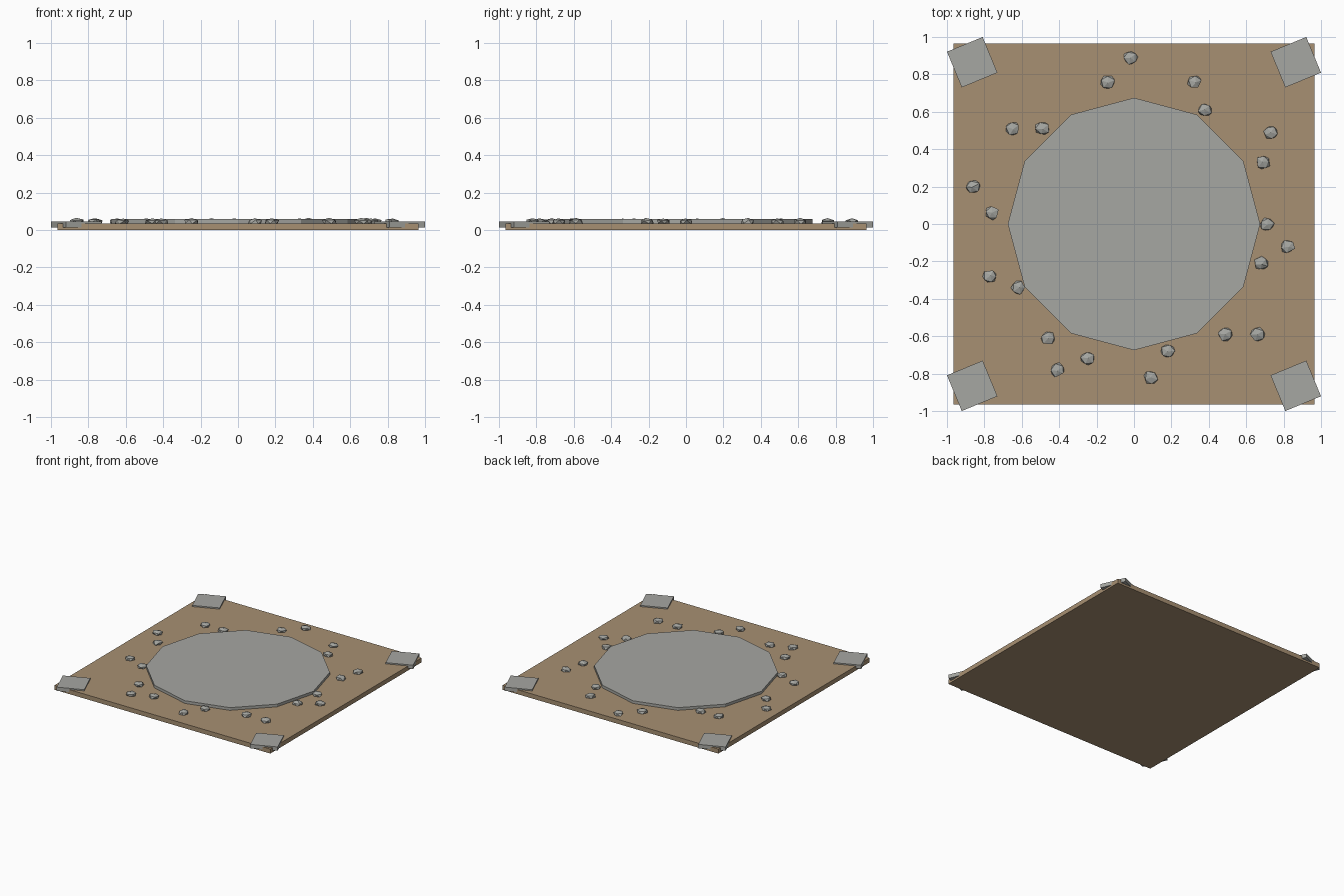
import bpy, bmesh, math, random
from mathutils import Matrix, Vector

random.seed(4)
if "Cube" in bpy.data.objects:
    bpy.data.objects.remove(bpy.data.objects["Cube"])


def material(name, rgb):
    m = bpy.data.materials.new(name)
    m.use_nodes = True
    m.diffuse_color = (*rgb, 1)
    m.node_tree.nodes["Principled BSDF"].inputs["Base Color"].default_value = (*rgb, 1)
    return m


earth = material("brown earth", (0.39, 0.28, 0.17))
stone = material("grey stone", (0.38, 0.385, 0.36))


def finish(name, bm, mat):
    me = bpy.data.meshes.new(name)
    bm.to_mesh(me)
    bm.free()
    me.materials.append(mat)
    ob = bpy.data.objects.new(name, me)
    bpy.context.collection.objects.link(ob)
    return ob


def slab(name, sides, radius, turn, x, y, low, high, mat):
    """Upright prism with a regular outline."""
    bm = bmesh.new()
    bmesh.ops.create_cone(bm, cap_ends=True, segments=sides, radius1=radius,
                          radius2=radius, depth=high - low)
    place = Matrix.Translation((x, y, (low + high) / 2))
    bm.transform(place @ Matrix.Rotation(math.radians(turn), 4, "Z"))
    return finish(name, bm, mat)


# Ground board and raised twelve-sided floor
slab("ground_board", 4, 0.965 * math.sqrt(2), 45, 0, 0, 0, 0.036, earth)
slab("round_floor", 12, 0.675, 0, 0, 0, 0.03, 0.058, stone)

# Turned square corner slabs
for side, sx in (("left", 1), ("right", -1)):
    for end, sy in (("front", -1), ("back", 1)):
        slab(f"corner_slab_{end}_{side}", 4, 0.146, 67.5,
             sx * 0.865, sy * 0.865, 0.015, 0.046, stone)

# Loose pebbles scattered around the floor
spots = [(-.02, .89), (-.14, .76), (.32, .76), (.38, .61), (-.65, .51), (-.49, .51),
         (.73, .49), (.69, .33), (-.86, .20), (-.76, .06), (.71, 0), (.82, -.12),
         (.68, -.21), (-.77, -.28), (-.62, -.34), (-.46, -.61), (-.25, -.72),
         (-.41, -.78), (.18, -.68), (.09, -.82), (.49, -.59), (.66, -.59)]
for i, (x, y) in enumerate(spots):
    bm = bmesh.new()
    bmesh.ops.create_icosphere(bm, subdivisions=1, radius=1)
    for v in bm.verts:
        v.co += Vector([random.uniform(-0.1, 0.1) for _ in range(3)])
    turn = Matrix.Rotation(random.uniform(0, math.tau), 4, "Z")
    tilt = Matrix.Rotation(random.uniform(-0.2, 0.2), 4, "X")
    size = Matrix.Diagonal((0.041, 0.039, 0.02, 1))
    bm.transform(Matrix.Translation((x, y, 0.044)) @ size @ turn @ tilt)
    finish(f"pebble_{i + 1}", bm, stone)
